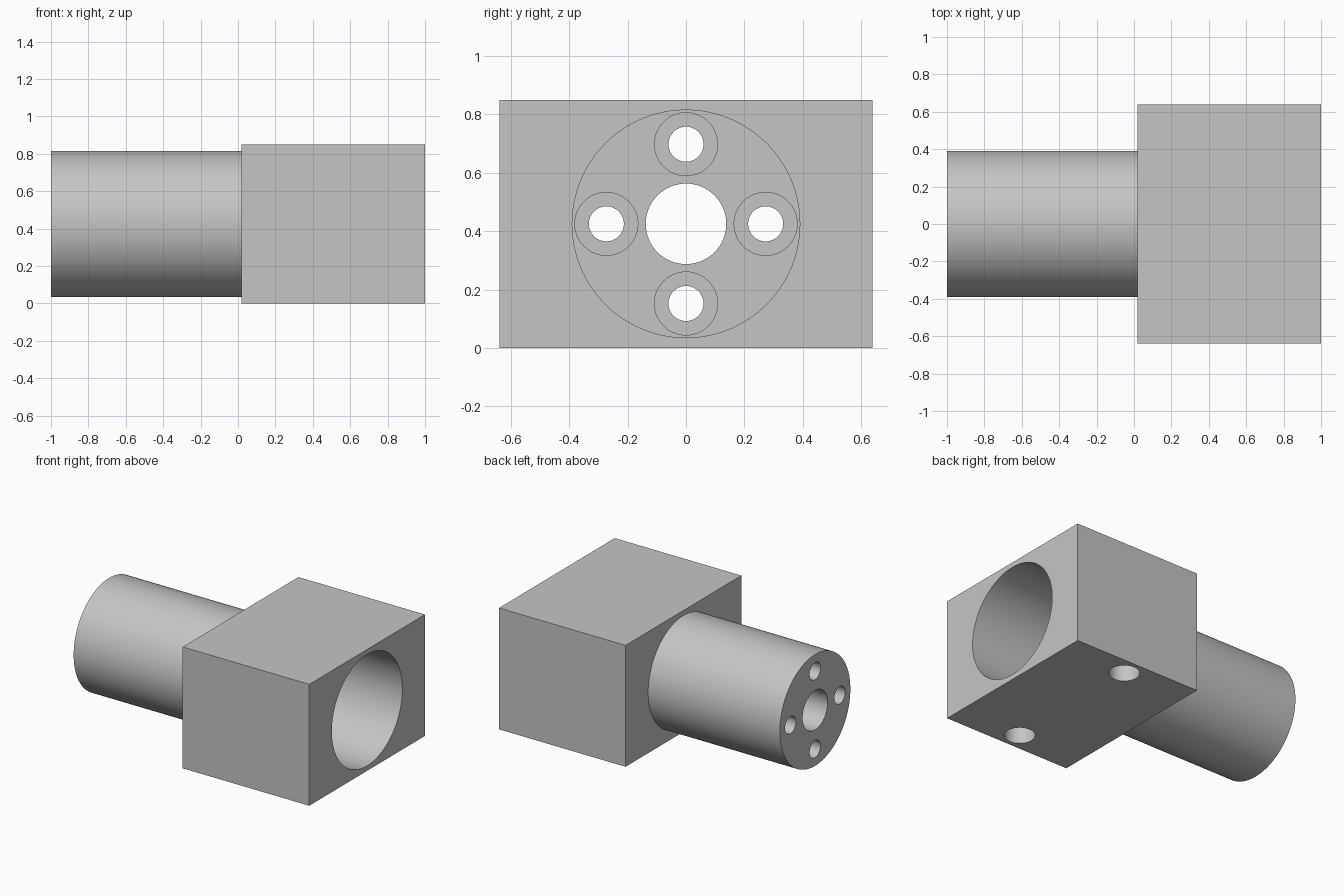
import bpy
import math

if "Cube" in bpy.data.objects:
    bpy.data.objects.remove(bpy.data.objects["Cube"], do_unlink=True)

AXIS_Z = 0.425      # height of the shaft centre line
BLOCK_BACK = 0.02   # x where block and shaft meet
FLOOR_X = 0.2       # floor of the large bore
BOLT_RING = 0.273

metal = bpy.data.materials.new("grey metal")
metal.use_nodes = True
grey = (0.56, 0.56, 0.56, 1)
metal.diffuse_color = grey
metal.node_tree.nodes["Principled BSDF"].inputs["Base Color"].default_value = grey


def rod_x(name, radius, x0, x1, y=0, z=AXIS_Z, sides=64):
    """Cylinder lying along x."""
    bpy.ops.mesh.primitive_cylinder_add(
        vertices=sides, radius=radius, depth=x1 - x0,
        location=((x0 + x1) / 2, y, z), rotation=(0, math.pi / 2, 0))
    bpy.context.object.name = name
    return bpy.context.object


def combine(body, tool, operation):
    """Apply a boolean to the body and discard the tool."""
    mod = body.modifiers.new(operation.lower(), "BOOLEAN")
    mod.operation = operation
    mod.solver = "EXACT"
    mod.object = tool
    bpy.context.view_layer.objects.active = body
    bpy.ops.object.modifier_apply(modifier=mod.name)
    bpy.data.objects.remove(tool, do_unlink=True)


# Rectangular block
bpy.ops.mesh.primitive_cube_add(size=1, location=((BLOCK_BACK + 1) / 2, 0, AXIS_Z))
body = bpy.context.object
body.name = "shaft_mount_body"
body.scale = (1 - BLOCK_BACK, 1.28, 2 * AXIS_Z)
bpy.ops.object.transform_apply(location=True, rotation=True, scale=True)

# Round shaft, then the large bore and the centre hole
combine(body, rod_x("shaft", 0.39, -1, 0.12, sides=128), "UNION")
combine(body, rod_x("large_bore", 0.39, FLOOR_X, 1.1, sides=128), "DIFFERENCE")
combine(body, rod_x("centre_hole", 0.138, -1.1, 0.5), "DIFFERENCE")

# Four counterbored bolt holes around the centre
for i in range(4):
    a = i * math.pi / 2
    y, z = BOLT_RING * math.cos(a), AXIS_Z + BOLT_RING * math.sin(a)
    combine(body, rod_x("bolt_hole", 0.06, -1.1, 0.4, y, z), "DIFFERENCE")
    combine(body, rod_x("counterbore", 0.108, FLOOR_X - 0.3, 0.5, y, z), "DIFFERENCE")

# Blind mounting holes in the underside
for side in (-1, 1):
    bpy.ops.mesh.primitive_cylinder_add(
        vertices=64, radius=0.098, depth=0.8, location=(0.51, side * 0.512, 0))
    combine(body, bpy.context.object, "DIFFERENCE")

# Smooth round walls, sharp edges
body.data.materials.clear()
body.data.materials.append(metal)
for face in body.data.polygons:
    face.material_index = 0
bpy.ops.object.select_all(action="DESELECT")
body.select_set(True)
bpy.context.view_layer.objects.active = body
bpy.ops.object.shade_smooth_by_angle(angle=math.radians(30))
